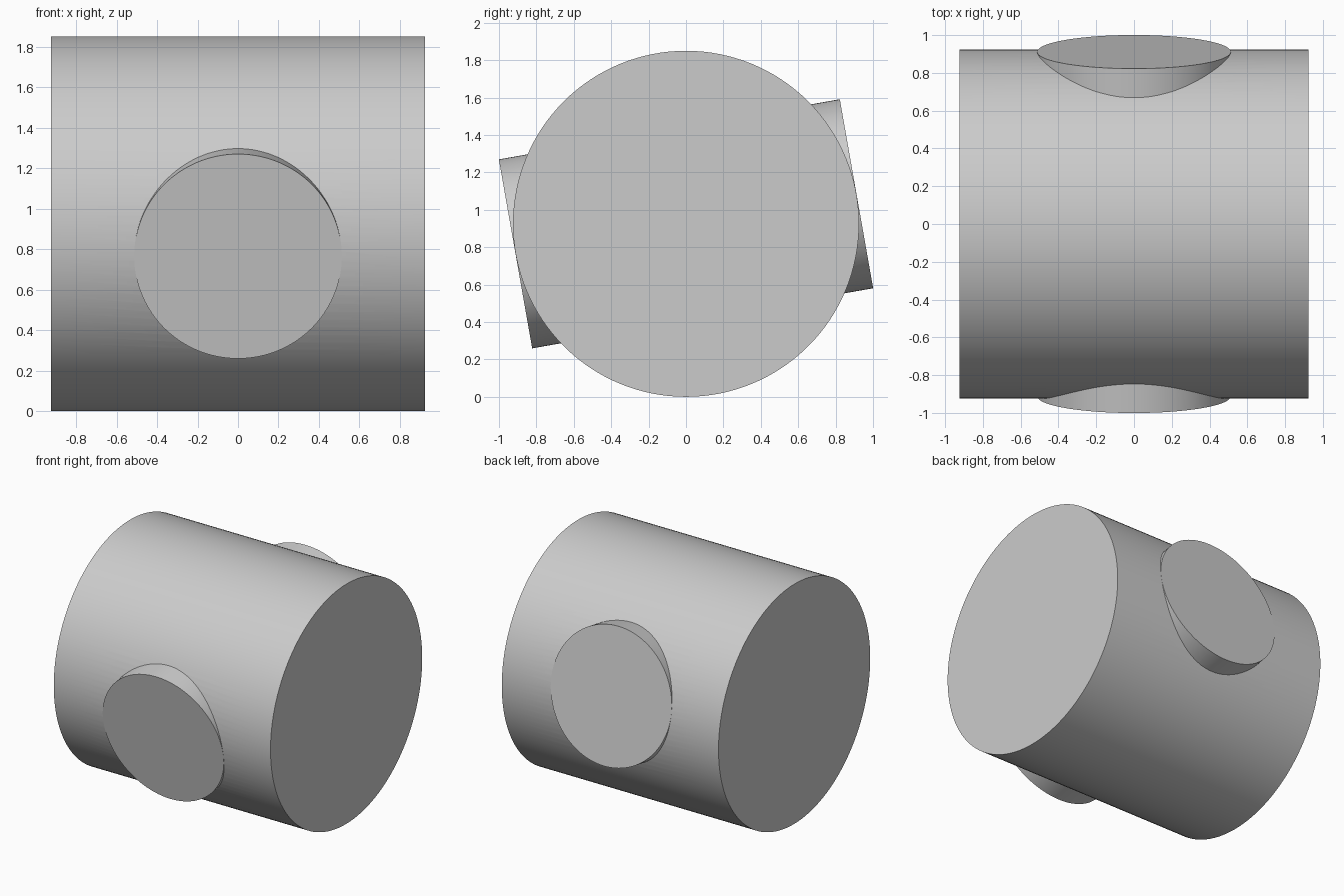
import bpy
import math

default = bpy.data.objects.get("Cube")
if default:
    bpy.data.objects.remove(default, do_unlink=True)

RADIUS = 0.925
TILT = math.radians(10)

# Single plain grey
grey = bpy.data.materials.new("light_grey")
grey.use_nodes = True
colour = (0.6, 0.6, 0.6, 1)
grey.diffuse_color = colour
grey.node_tree.nodes["Principled BSDF"].inputs["Base Color"].default_value = colour


def cylinder(name, radius, length, rotation):
    bpy.ops.mesh.primitive_cylinder_add(
        vertices=128, radius=radius, depth=length,
        location=(0, 0, RADIUS), rotation=rotation)
    obj = bpy.context.object
    obj.name = name
    obj.data.materials.append(grey)
    return obj


# Tilted cross pin, its flat ends just touching the drum's curved side
pin = cylinder("cross_pin", 0.513, 2 * RADIUS + 0.001, (TILT - math.pi / 2, 0, 0))

# Main drum lying along x
drum = cylinder("drum", RADIUS, 2 * RADIUS, (0, math.pi / 2, 0))

# Fuse the pin into the drum
union = drum.modifiers.new("fuse_pin", 'BOOLEAN')
union.operation = 'UNION'
union.solver = 'EXACT'
union.object = pin
bpy.ops.object.modifier_apply(modifier=union.name)
bpy.data.objects.remove(pin, do_unlink=True)

bpy.ops.object.shade_smooth_by_angle(angle=math.radians(20))
